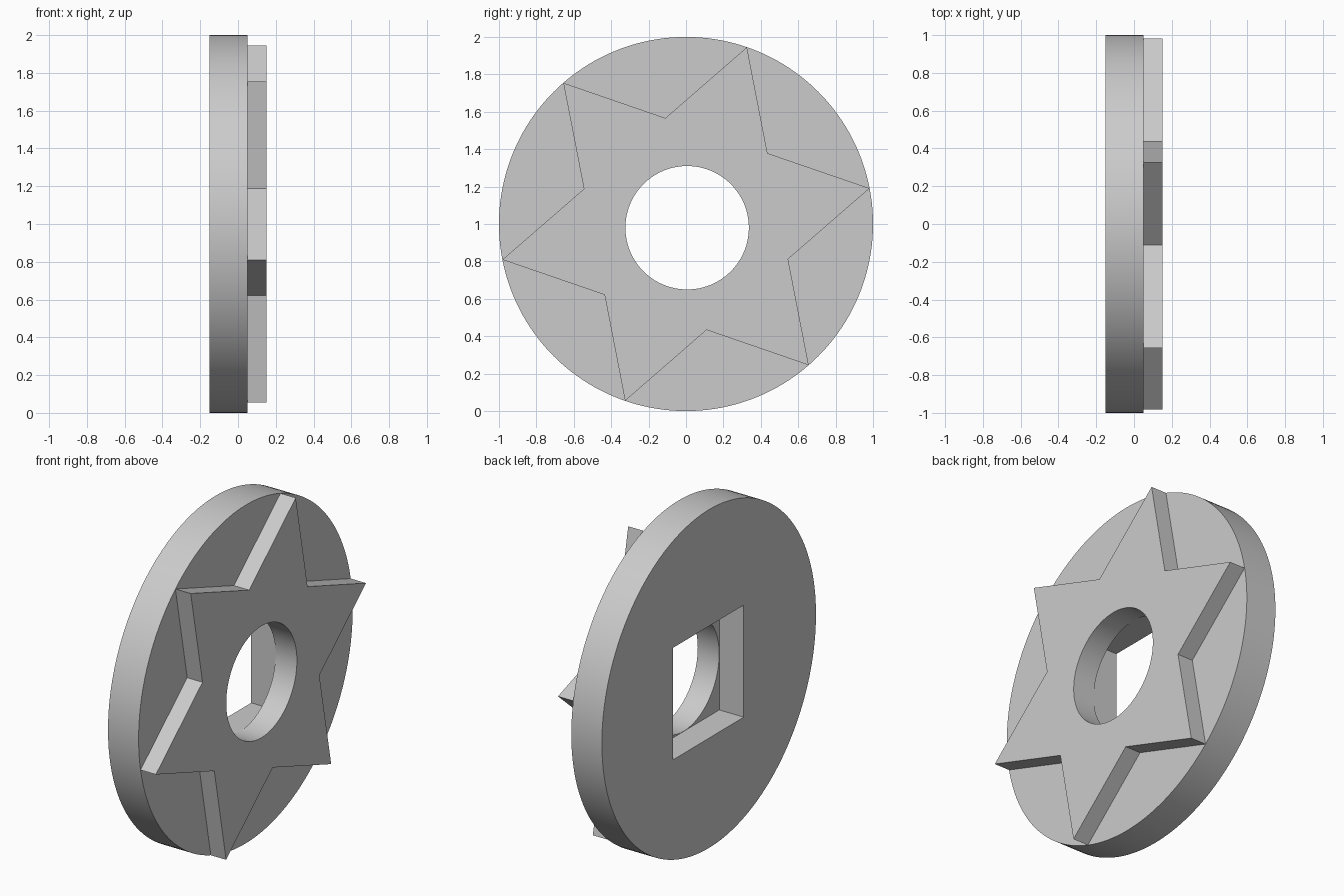
import bpy, math

if "Cube" in bpy.data.objects:
    bpy.data.objects.remove(bpy.data.objects["Cube"], do_unlink=True)

BACK, STEP, FACE, FRONT = -0.15, 0.01, 0.05, 0.15
HOLE_Y, HOLE_Z, HOLE_R = 0.006, 0.98, 0.33

grey = bpy.data.materials.new("plain grey")
grey.use_nodes = True
grey.diffuse_color = (0.6, 0.6, 0.6, 1)
grey.node_tree.nodes["Principled BSDF"].inputs["Base Color"].default_value = (0.6, 0.6, 0.6, 1)


def ring(count, radii, start=0.0, y=0.0, z=1.0):
    """Closed outline in the y-z plane, cycling through the given radii."""
    points = []
    for i in range(count):
        a = start + math.tau * i / count
        r = radii[i % len(radii)]
        points.append((y + r * math.cos(a), z + r * math.sin(a)))
    return points


def prism(name, outline, x0, x1):
    """Extrude a y-z outline along x."""
    n = len(outline)
    verts = [(x, y, z) for x in (x0, x1) for y, z in outline]
    faces = [tuple(reversed(range(n))), tuple(range(n, 2 * n))]
    faces += [(i, (i + 1) % n, n + (i + 1) % n, n + i) for i in range(n)]
    mesh = bpy.data.meshes.new(name)
    mesh.from_pydata(verts, [], faces)
    mesh.materials.append(grey)
    obj = bpy.data.objects.new(name, mesh)
    bpy.context.collection.objects.link(obj)
    return obj


def activate(obj):
    bpy.ops.object.select_all(action='DESELECT')
    obj.select_set(True)
    bpy.context.view_layer.objects.active = obj


def cut(obj, outline, x0, x1):
    """Cut a prism-shaped hole and discard the cutter."""
    cutter = prism("cutter", outline, x0, x1)
    cutter.hide_render = True
    mod = obj.modifiers.new("hole", 'BOOLEAN')
    mod.operation = 'DIFFERENCE'
    mod.solver = 'EXACT'
    mod.object = cutter
    activate(obj)
    bpy.ops.object.modifier_apply(modifier=mod.name)
    bpy.data.objects.remove(cutter, do_unlink=True)


# Outlines: round bore, and the square socket that just encloses it
bore = ring(96, [HOLE_R], y=HOLE_Y, z=HOLE_Z)
socket = ring(4, [(HOLE_R + 0.001) * math.sqrt(2)], math.pi / 4, HOLE_Y, HOLE_Z)

# Round plate with a square socket behind and a round bore in front
plate = prism("round_plate", ring(160, [1.0]), BACK, FACE)
cut(plate, socket, BACK - 0.1, STEP)
cut(plate, bore, BACK - 0.1, FRONT + 0.1)

# Raised six-pointed star with the same bore
star = prism("raised_star", ring(12, [1.0, 0.577], math.radians(11)), FACE, FRONT)
cut(star, bore, BACK, FRONT + 0.1)

for part in (plate, star):
    activate(part)
    bpy.ops.object.shade_smooth_by_angle(angle=math.radians(25))
